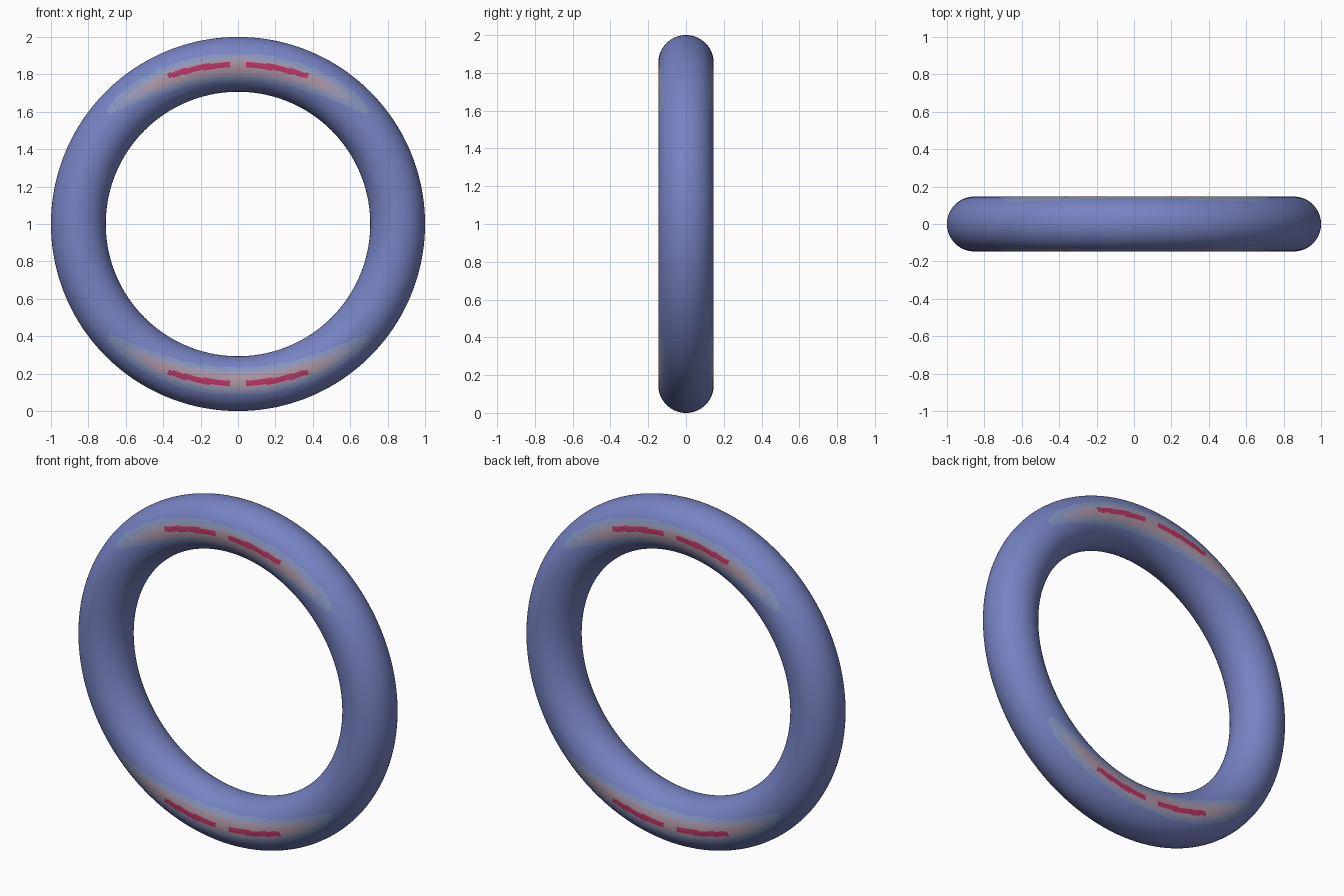
import bpy
import math
from mathutils import Matrix

cube = bpy.data.objects.get("Cube")
if cube:
    bpy.data.objects.remove(cube, do_unlink=True)

MAJOR, MINOR = 0.8535, 0.1465


def make_material(name, rgb):
    """Flat material from 0-255 display values, stored as linear."""
    lin = [((c / 255 + 0.055) / 1.055) ** 2.4 for c in rgb] + [1.0]
    mat = bpy.data.materials.new(name)
    mat.use_nodes = True
    mat.diffuse_color = lin
    mat.node_tree.nodes["Principled BSDF"].inputs["Base Color"].default_value = lin
    return mat


# Ring tube, standing upright
bpy.ops.mesh.primitive_torus_add(major_radius=MAJOR, minor_radius=MINOR,
                                 major_segments=576, minor_segments=128)
ring = bpy.context.object
ring.name = "ring"
ring.data.name = "ring"
ring.data.transform(Matrix.Translation((0, 0, 1)) @ Matrix.Rotation(math.pi / 2, 4, 'X'))

for name, rgb in (("periwinkle_blue", (119, 131, 195)),
                  ("slate_blue", (132, 148, 190)),
                  ("lavender_grey", (153, 152, 182)),
                  ("dusty_pink", (172, 149, 163)),
                  ("crimson", (186, 52, 102))):
    ring.data.materials.append(make_material(name, rgb))

# Nested crescents: reach in degrees from the vertical axis, half-width at the middle
CRESCENTS = ((49.5, 0.072), (42.5, 0.053), (36, 0.036))


def painted_layer(co):
    """Material index for a point, the same on front, back, top and bottom."""
    x, z = abs(co.x), abs(co.z - 1)
    radius = math.hypot(x, z)
    angle = math.degrees(math.atan2(x, z))
    if abs(co.y) < 0.05:
        return 0
    # Crimson dashes, split by a small gap at the middle
    dash_centre = 0.853 + 0.02 * (angle / 25) ** 2
    if 2.2 < angle < 25 and abs(radius - dash_centre) < 0.015:
        return 4
    # Crescent centre line drifts outward toward the tips
    centre = 0.840 + 0.078 * (angle / 49.5) ** 2
    layer = 0
    for i, (reach, half_width) in enumerate(CRESCENTS, 1):
        if angle < reach:
            width = half_width * math.sqrt(1 - (angle / reach) ** 2.5)
            if abs(radius - centre) < width:
                layer = i
    return layer


for face in ring.data.polygons:
    face.use_smooth = True
    face.material_index = painted_layer(face.center)
